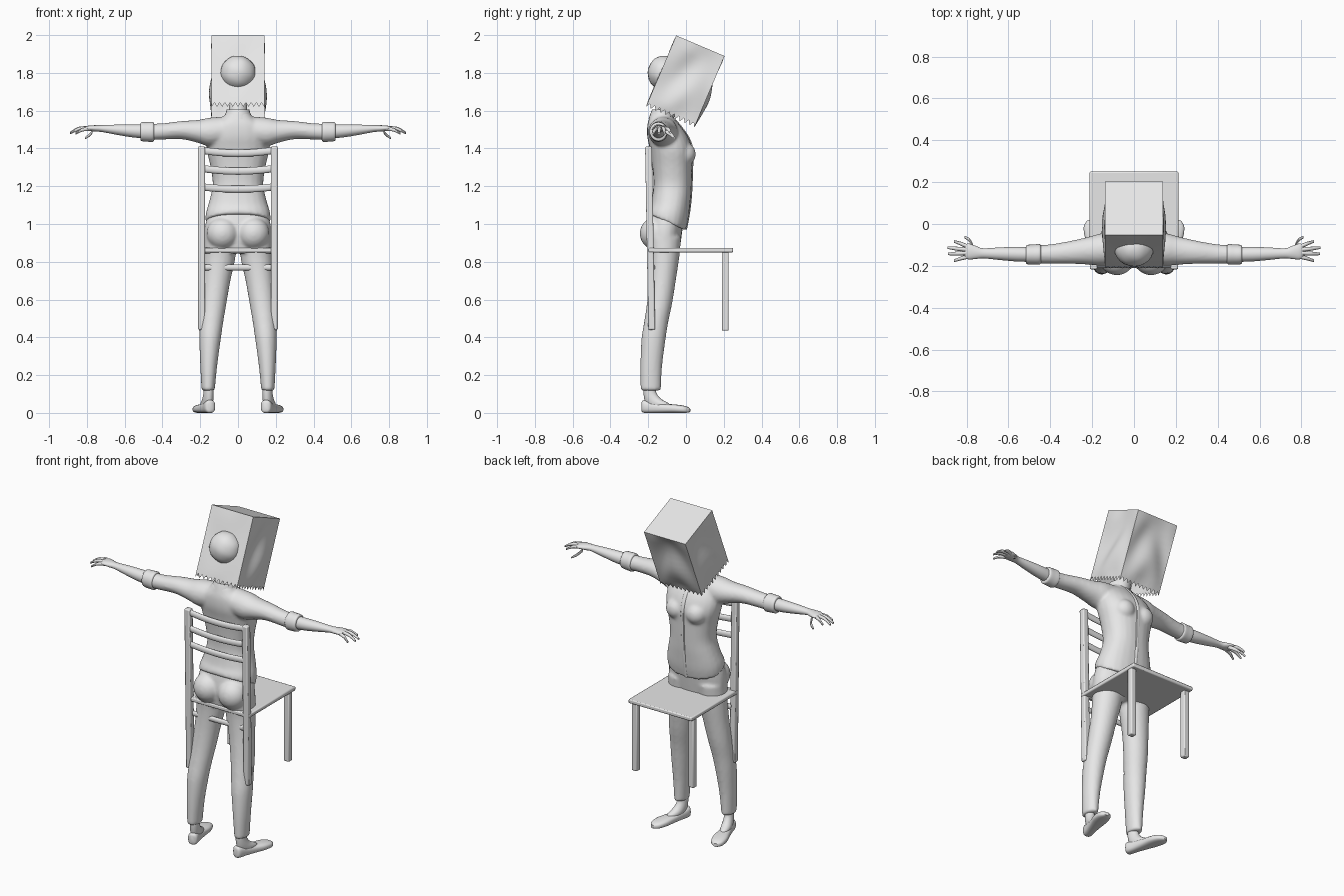
import bpy, bmesh
from math import sin, cos, pi, radians, copysign
from mathutils import Vector, Matrix

cube = bpy.data.objects.get("Cube")
if cube:
    bpy.data.objects.remove(cube)

GREY = (0.8, 0.8, 0.8, 1)
mat = bpy.data.materials.new("plain grey")
mat.use_nodes = True
mat.diffuse_color = GREY
mat.node_tree.nodes["Principled BSDF"].inputs["Base Color"].default_value = GREY

AXES = {"x": (Vector((0, 1, 0)), Vector((0, 0, 1))),
        "y": (Vector((1, 0, 0)), Vector((0, 0, 1))),
        "z": (Vector((1, 0, 0)), Vector((0, 1, 0)))}


def smooth_path(rows, steps):
    """Catmull-Rom interpolation of section rows."""
    out = []
    for i in range(len(rows) - 1):
        a, b, c, d = (rows[max(0, min(len(rows) - 1, i + k))] for k in (-1, 0, 1, 2))
        for s in range(steps):
            t = s / steps
            out.append([q + t * (r - p) / 2 + t * t * (p - 2.5 * q + 2 * r - w / 2)
                        + t ** 3 * (1.5 * (q - r) + (w - p) / 2)
                        for p, q, r, w in zip(a, b, c, d)])
    return out + [list(rows[-1])]


def loft(bm, rows, axis="z", side=1, n=24, steps=4, power=1.0):
    """Closed tube through rows of (x, y, z, radius_u, radius_v)."""
    u, v = AXES[axis]
    rings = []
    for x, y, z, ru, rv in smooth_path(rows, steps):
        ring = []
        for k in range(n):
            c, s = cos(2 * pi * k / n), sin(2 * pi * k / n)
            p = Vector((x, y, z)) + u * ru * copysign(abs(c) ** power, c) \
                + v * rv * copysign(abs(s) ** power, s)
            p.x *= side
            ring.append(bm.verts.new(p))
        rings.append(ring)
    for r0, r1 in zip(rings, rings[1:]):
        for k in range(n):
            bm.faces.new((r0[k], r0[(k + 1) % n], r1[(k + 1) % n], r1[k]))
    bm.faces.new(rings[0])
    bm.faces.new(rings[-1])


def ball(bm, centre, size, tilt=0):
    m = Matrix.Translation(centre) @ Matrix.Rotation(radians(tilt), 4, "X") @ Matrix.Diagonal((*size, 1))
    return bmesh.ops.create_uvsphere(bm, u_segments=24, v_segments=16, radius=1, matrix=m)["verts"]


def finish(name, bm, voxel=0, angle=40, bevel=0, closed=True):
    if closed:
        bmesh.ops.recalc_face_normals(bm, faces=bm.faces)
    me = bpy.data.meshes.new(name)
    bm.to_mesh(me)
    bm.free()
    me.materials.append(mat)
    ob = bpy.data.objects.new(name, me)
    bpy.context.collection.objects.link(ob)
    bpy.ops.object.select_all(action="DESELECT")
    ob.select_set(True)
    bpy.context.view_layer.objects.active = ob
    bpy.ops.object.shade_smooth_by_angle(angle=radians(angle))
    if voxel:
        m = ob.modifiers.new("blend", "REMESH")
        m.mode, m.voxel_size, m.use_smooth_shade = "VOXEL", voxel, True
        m = ob.modifiers.new("soften", "SMOOTH")
        m.factor, m.iterations = 0.5, 5
    if bevel:
        m = ob.modifiers.new("rounding", "BEVEL")
        m.width, m.segments = bevel, 2
    return ob


def box(name, centre, size, tilt=0, bevel=0.006):
    bm = bmesh.new()
    m = Matrix.Translation(centre) @ Matrix.Rotation(radians(tilt), 4, "X") @ Matrix.Diagonal((*size, 1))
    bmesh.ops.create_cube(bm, size=1, matrix=m)
    finish(name, bm, bevel=bevel)


def rows_from(profile):
    """Profile of (z, half width, back y, front y) into sections."""
    return [(0, (b + f) / 2, z, w, (f - b) / 2) for z, w, b, f in profile]


# Shirt: torso, bust and sleeves blended together
torso = [(1.01, .172, -.205, .0), (1.06, .17, -.2, .015), (1.13, .15, -.183, .025),
         (1.21, .134, -.172, .03), (1.3, .145, -.178, .033), (1.39, .165, -.19, .035),
         (1.46, .165, -.205, .012), (1.52, .14, -.205, -.03), (1.56, .085, -.195, -.065),
         (1.59, .06, -.185, -.075)]
bm = bmesh.new()
loft(bm, rows_from(torso), power=.88)
for v in bm.verts:                      # hem dips at the belly
    if v.co.z < 1.1:
        v.co.z -= .45 * (v.co.y + .1) * (1.1 - v.co.z) / .09
for s in (1, -1):
    ball(bm, (.066 * s, -.008, 1.37), (.062, .06, .062))
    loft(bm, [(.06, -.12, 1.495, .075, .075), (.15, -.122, 1.487, .078, .076),
              (.21, -.127, 1.49, .068, .061), (.3, -.135, 1.497, .055, .048),
              (.4, -.143, 1.49, .046, .043), (.47, -.145, 1.487, .044, .044)], "x", s)
finish("shirt", bm, voxel=.009)

# Button strip down the chest, and the collar
bm = bmesh.new()
loft(bm, [(0, f - .001, z - (.04 if z < 1.05 else .01 if z < 1.1 else 0), .011, .006)
          for z, w, b, f in torso[:-1]], n=8)
finish("button_strip", bm)
bm = bmesh.new()
loft(bm, [(0, -.132, 1.555, .078, .066), (0, -.128, 1.585, .066, .06), (0, -.124, 1.605, .06, .056)])
finish("collar", bm)

# Rolled cuffs, forearms and hands
fingers = [[(.77, -.105, 1.49), (.785, -.078, 1.472), (.81, -.062, 1.455)],
           [(.79, -.11, 1.505), (.825, -.095, 1.503), (.86, -.083, 1.485)],
           [(.79, -.123, 1.508), (.845, -.118, 1.505), (.89, -.113, 1.482)],
           [(.79, -.138, 1.508), (.845, -.141, 1.503), (.888, -.143, 1.48)],
           [(.78, -.153, 1.504), (.825, -.164, 1.498), (.86, -.176, 1.478)]]
for s, side in ((1, "left"), (-1, "right")):
    bm = bmesh.new()
    loft(bm, [(.445, -.145, 1.488, .043, .046), (.452, -.145, 1.488, .049, .053),
              (.48, -.146, 1.488, .048, .052), (.51, -.146, 1.489, .046, .05),
              (.516, -.146, 1.489, .038, .042)], "x", s)
    finish(side + "_rolled_cuff", bm)
    bm = bmesh.new()
    loft(bm, [(.49, -.146, 1.49, .035, .037), (.56, -.144, 1.493, .035, .034),
              (.64, -.142, 1.499, .03, .027), (.72, -.14, 1.505, .024, .018),
              (.755, -.136, 1.506, .031, .017), (.79, -.131, 1.507, .038, .014),
              (.808, -.13, 1.506, .03, .009)], "x", s)
    for f in fingers:
        rows = [(*p, r, r) for p, r in zip(f, (.0105, .0095, .006))]
        loft(bm, rows, "x", s, n=10)
    finish(side + "_forearm_and_hand", bm)

# Trousers
bm = bmesh.new()
loft(bm, rows_from([(.85, .15, -.19, -.035), (.9, .176, -.2, -.028), (.96, .178, -.205, -.02),
                    (1.02, .168, -.198, -.012), (1.08, .15, -.185, -.0)]), power=.9)
for s in (1, -1):
    ball(bm, (.082 * s, -.165, .95), (.085, .08, .085))
    loft(bm, [(.092, -.115, .93, .086, .09), (.098, -.115, .82, .084, .079),
              (.114, -.125, .7, .074, .071), (.129, -.14, .58, .068, .067),
              (.14, -.158, .48, .062, .064), (.148, -.172, .39, .057, .064),
              (.155, -.184, .25, .045, .058), (.158, -.187, .118, .035, .054)], "z", s)
finish("trousers", bm, voxel=.009)

# Feet in flat slip-on shoes, toes turned out
for s, side in ((1, "left"), (-1, "right")):
    turn = Matrix.Translation((.157 * s, -.187, 0)) @ Matrix.Rotation(radians(-15 * s), 4, "Z")
    bm = bmesh.new()
    loft(bm, [(0, -.048, .032, .012, .024), (0, -.035, .034, .028, .034), (0, .02, .028, .03, .028),
              (0, .08, .024, .036, .024), (0, .14, .022, .043, .022), (0, .19, .018, .035, .018),
              (0, .214, .014, .012, .01)], "y", power=.75)
    bm.transform(turn)
    finish(side + "_shoe", bm)
    bm = bmesh.new()
    loft(bm, [(0, -.005, .15, .026, .034), (0, -.005, .11, .026, .034), (0, .01, .075, .028, .045),
              (0, .035, .05, .029, .065), (0, .045, .03, .026, .07)])
    bm.transform(turn)
    finish(side + "_foot", bm)

# Neck and head under the bag, hair bun behind
bm = bmesh.new()
loft(bm, [(0, -.12, 1.54, .05, .05), (0, -.095, 1.62, .048, .05), (0, -.06, 1.7, .05, .055)])
ball(bm, (0, -.01, 1.745), (.085, .105, .13), -15)
finish("neck_and_head", bm)
bm = bmesh.new()
for v in ball(bm, (0, 0, 0), (.094, .085, .091)):
    a = v.co
    v.co = a * (1 + .018 * sin(70 * a.x + 40 * a.z) * cos(60 * a.z - 25 * a.x))
bm.transform(Matrix.Translation((0, -.118, 1.8)))
finish("hair_bun", bm)

# Paper bag with zigzag rim and crumpled sides
HALF, TALL, PER, LEVELS = .139, .41, 20, 12
bm = bmesh.new()
corners = [(-1, -1), (1, -1), (1, 1), (-1, 1)]
rings = []
for j in range(LEVELS + 1):
    h, ring = j / LEVELS, []
    for q in range(4):
        a, b = Vector(corners[q]), Vector(corners[(q + 1) % 4])
        out = (a + b) / 2
        for i in range(PER):
            t = i / PER
            dent = (.004, .016, .02, .016)[q] * sin(pi * t) * sin(pi * h) ** .5
            p = a.lerp(b, t) * HALF - out * dent * sin(2 * pi * h + 1.2 * sin(5 * t + q) - 2.6)
            z = h * TALL + (.024 * (i % 2) if j == 0 else 0)
            ring.append(bm.verts.new((p.x, p.y, z - TALL / 2)))
    rings.append(ring)
for r0, r1 in zip(rings, rings[1:]):
    for k in range(len(r0)):
        m = (k + 1) % len(r0)
        bm.faces.new((r0[k], r0[m], r1[m], r1[k]))
bm.faces.new(rings[-1])
bm.transform(Matrix.Translation((0, -.004, 1.755)) @ Matrix.Rotation(radians(-23), 4, "X"))
finish("paper_bag", bm, angle=35, closed=False)

# Chair
box("chair_seat", (0, .025, .862), (.425, .45, .024))
for s, side in ((1, "left"), (-1, "right")):
    box(side + "_back_post", (.193 * s, -.19, .925), (.036, .036, .97), 1)
    box(side + "_front_leg", (.19 * s, .208, .645), (.036, .036, .42))
for i, (z, y, sag) in enumerate([(1.375, -.2, .013), (1.28, -.2, .012), (1.185, -.197, .01),
                                 (.86, -.175, 0), (.77, -.175, 0)]):
    bm = bmesh.new()
    r = .019 if sag else .016
    loft(bm, [(x, y, z + sag * (x / .18) ** 2, .011, r) for x in (-.185, -.09, 0, .09, .185)],
         "x", n=12)
    finish("back_rail_" + str(i + 1), bm)
